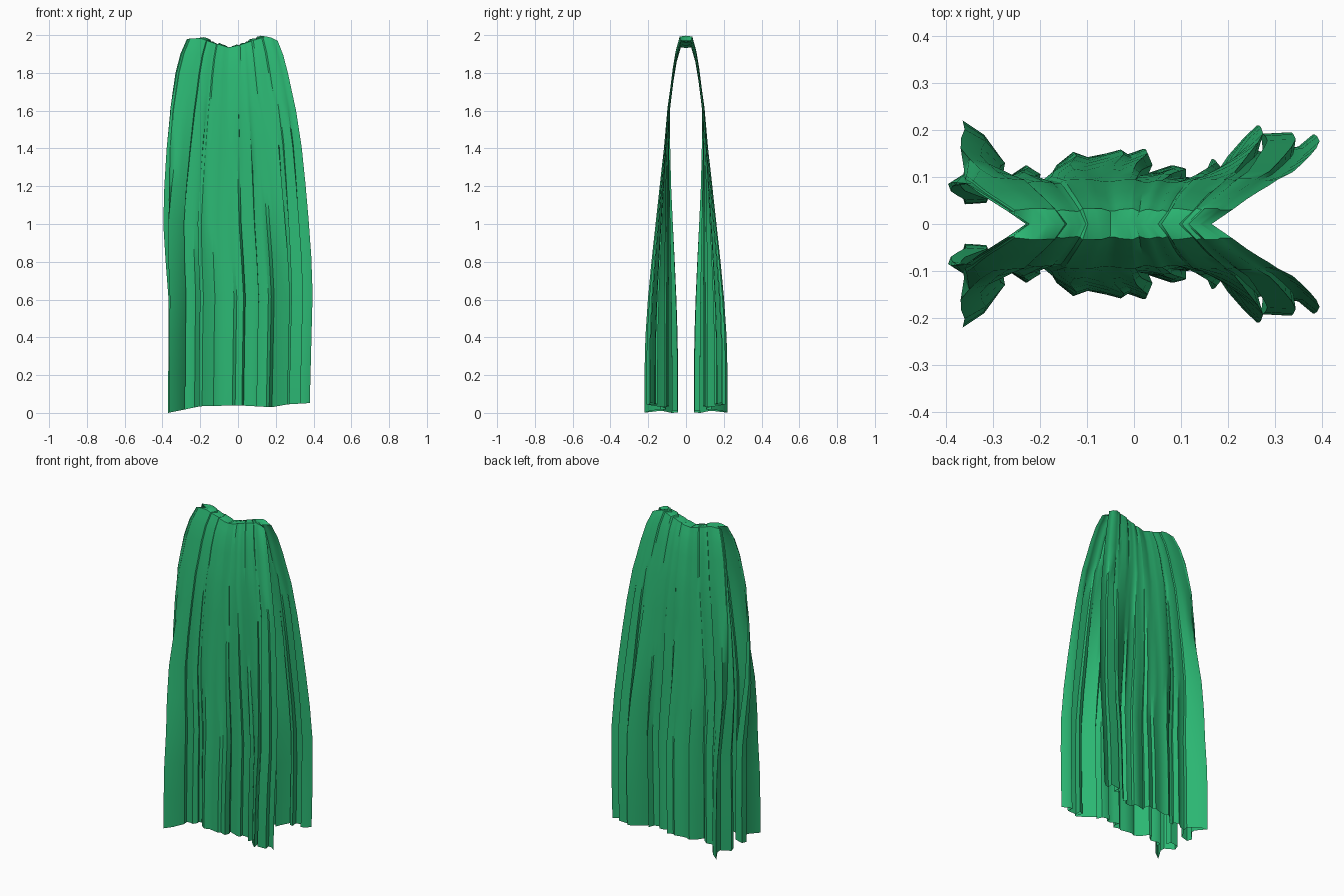
import bpy, bmesh, random

if "Cube" in bpy.data.objects:
    bpy.data.objects.remove(bpy.data.objects["Cube"])

random.seed(4)

# Hem outline of one hanging panel (x, y), from left curl to right edge
HEM = [(-.305, .075), (-.315, .045), (-.36, .042), (-.37, .075), (-.325, .12), (-.325, .15),
       (-.365, .22), (-.32, .19), (-.28, .135), (-.285, .105), (-.26, .105), (-.23, .125),
       (-.205, .108), (-.21, .09), (-.19, .09), (-.18, .1), (-.165, .125), (-.13, .153),
       (-.1, .142), (-.06, .15), (-.03, .158), (-.015, .148), (.02, .16), (.03, .13),
       (.02, .105), (.05, .115), (.08, .125), (.1, .12), (.1, .1), (.13, .098),
       (.15, .105), (.165, .138), (.18, .115), (.2, .145), (.235, .185), (.262, .21),
       (.25, .16), (.275, .15), (.27, .192), (.33, .195), (.325, .16), (.35, .165), (.38, .19)]

# Outline and profile keys, by height
LEFT = [(0, -.37), (.6, -.368), (.8, -.385), (1, -.4), (1.2, -.397), (1.4, -.387),
        (1.6, -.367), (1.8, -.332), (1.9, -.305), (1.98, -.27)]
RIGHT = [(0, .38), (.6, .395), (.8, .388), (1, .374), (1.2, .357), (1.4, .337),
         (1.6, .307), (1.8, .265), (1.9, .24), (1.98, .21)]
DEPTH = [(0, .1), (1.2, .098), (1.6, .09), (1.8, .068), (1.9, .052), (1.98, .03)]
# Heights of the gathered top and of the hem, by x
TOP = [(-.27, 1.98), (-.2, 1.985), (-.15, 1.965), (-.05, 1.935), (0, 1.945), (.1, 1.978),
       (.16, 1.995), (.21, 1.97)]
BOTTOM = [(-.37, 0), (-.2, .035), (0, .04), (.18, .03), (.26, .045), (.38, .052)]


def lerp(a, b, t):
    return a + (b - a) * t


def keyed(keys, v):
    if v <= keys[0][0]:
        return keys[0][1]
    for (a, p), (b, q) in zip(keys, keys[1:]):
        if v <= b:
            return lerp(p, q, (v - a) / (b - a))
    return keys[-1][1]


def smooth(t):
    t = min(1, max(0, t))
    return t * t * (3 - 2 * t)


# Spread the gathered top edge partly by cloth length
length = [0]
for (a, b), (c, d) in zip(HEM, HEM[1:]):
    length.append(length[-1] + ((c - a) ** 2 + (d - b) ** 2) ** .5)

LEVELS = [1.98, 1.94, 1.9, 1.8, 1.7, 1.6, 1.4, 1.2, 1.0, .8, .6, .4, .2, 0]
bm = bmesh.new()
columns = []
for (hx, hy), l in zip(HEM, length):
    u_hem = (hx + .37) / .75
    u_top = .6 * l / length[-1] + .4 * u_hem
    if hx < -.3 and l < .28:
        u_top = .25 * l / length[-1]
    crinkle = random.uniform(-.006, .006)
    top_x = lerp(-.27, .21, u_top)
    top_z, low_z = keyed(TOP, top_x), keyed(BOTTOM, hx)
    # Ridge along the top fold
    col = [bm.verts.new((lerp(-.23, .165, u_top), 0, top_z + crinkle))]
    for z in LEVELS:
        u = lerp(u_top, u_hem, smooth((1.95 - z) / 1.5))
        x = lerp(keyed(LEFT, z), keyed(RIGHT, z), u)
        w = smooth((1.8 - z) / 1.6)
        y = lerp(keyed(DEPTH, z) + crinkle * .7, hy, w)
        # fit the level between the wavy top and the hem
        zz = lerp(low_z, top_z, z / 1.98)
        col.append(bm.verts.new((x, y, zz)))
    columns.append(col)

for c, d in zip(columns, columns[1:]):
    for i in range(len(c) - 1):
        bm.faces.new((c[i], c[i + 1], d[i + 1], d[i]))
bmesh.ops.recalc_face_normals(bm, faces=bm.faces)
# Outward side faces +y
if sum(f.normal.y * f.calc_area() for f in bm.faces) < 0:
    bmesh.ops.reverse_faces(bm, faces=bm.faces)

mesh = bpy.data.meshes.new("draped_cloth")
bm.to_mesh(mesh)
bm.free()
cloth = bpy.data.objects.new("draped_cloth", mesh)
bpy.context.collection.objects.link(cloth)

green = bpy.data.materials.new("cloth green")
green.diffuse_color = (.024, .47, .17, 1)
green.use_nodes = True
green.node_tree.nodes["Principled BSDF"].inputs["Base Color"].default_value = green.diffuse_color
mesh.materials.append(green)

bpy.context.view_layer.objects.active = cloth
cloth.select_set(True)
bpy.ops.object.shade_smooth_by_angle(angle=.6)

# Second panel on the other side of the fold
mirror = cloth.modifiers.new("other_side", 'MIRROR')
mirror.use_axis = (False, True, False)
mirror.use_clip = True
mirror.merge_threshold = .0005
